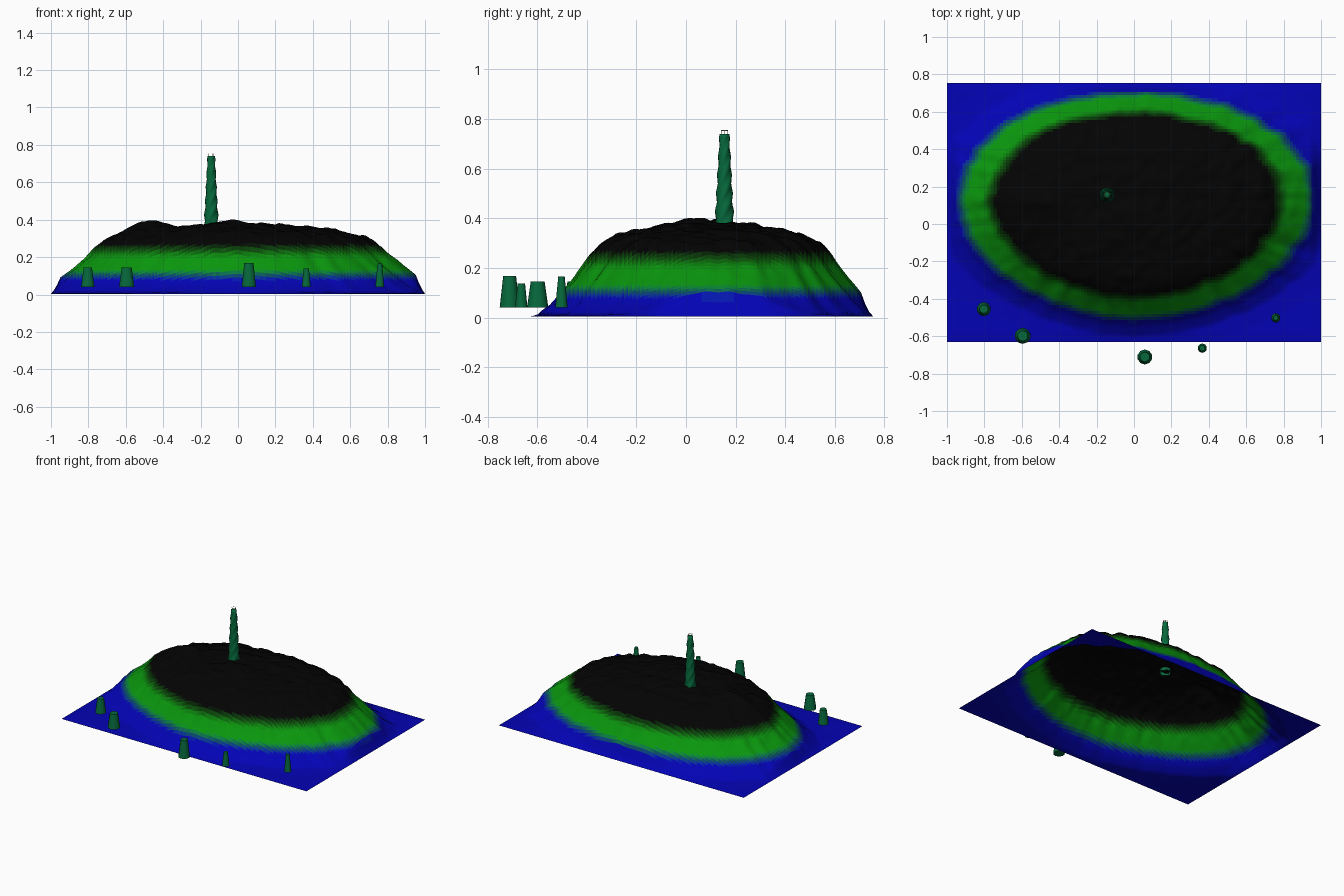
import bpy, bmesh, math
from mathutils import Vector, noise

if "Cube" in bpy.data.objects:
    bpy.data.objects.remove(bpy.data.objects["Cube"])

def material(name, rgb):
    m = bpy.data.materials.new(name)
    m.diffuse_color = (*rgb, 1)
    m.use_nodes = True
    m.node_tree.nodes["Principled BSDF"].inputs["Base Color"].default_value = m.diffuse_color
    return m

def finish(name, bm, mats, smooth=False):
    me = bpy.data.meshes.new(name)
    bm.to_mesh(me)
    bm.free()
    for m in mats:
        me.materials.append(m)
    for p in me.polygons:
        p.use_smooth = smooth
    ob = bpy.data.objects.new(name, me)
    bpy.context.collection.objects.link(ob)
    return ob

def interp(pts, t):
    for (a, va), (b, vb) in zip(pts, pts[1:]):
        if t <= b:
            return va + (vb - va) * max(0, t - a) / (b - a)
    return pts[-1][1]

# Island height: elliptical dome with noise, pinned to zero at the border
X0, X1, Y0, Y1 = -1.0, 1.0, -0.63, 0.755
PROFILE = [(0, .38), (.3, .366), (.5, .346), (.62, .328), (.74, .295), (.8, .255), (.85, .208),
           (.92, .155), (1, .10), (1.07, .05), (1.16, .012), (1.3, .004)]

def height(x, y):
    u, v = (x - .012) / .94, (y - .097) / .6
    ang = math.atan2(v, u)
    r = math.hypot(u, v)
    # front corners pulled in, back corners pushed out
    r *= 1 + abs(math.sin(2 * ang)) * (.035 if v < 0 else -.025)
    ridge = noise.noise(Vector((math.cos(ang) * 9, math.sin(ang) * 9, 3)))
    z = interp(PROFILE, r + .025 * ridge * min(1, r))
    bump = (.5 * noise.noise(Vector((x * 4, y * 4, 1))) + .5 * noise.noise(Vector((x * 11, y * 11, 7)))
            + .5 * noise.noise(Vector((x * 20, y * 20, 5))))
    z += .026 * bump * max(0, min(1, (1 - r) / .2))
    z += .035 * math.exp(-((x + .48) ** 2 + (y - .1) ** 2) / .012)
    z += .018 * math.exp(-(x ** 2 + y ** 2) / .008)
    edge = min(x - X0, X1 - x, y - Y0, Y1 - y)
    return .004 + z * max(0, min(1, edge / .05))

# Island colour bands blended by height: blue, green, black
STOPS = [(0, (.001, .001, .46)), (.08, (.001, .001, .46)), (.103, (.003, .07, .11)),
         (.13, (.003, .31, .004)), (.20, (.003, .31, .004)), (.235, (.003, .07, .003)),
         (.265, (.001, .001, .001))]
BANDS = 56
def band_colour(z):
    return [interp([(s, c[i]) for s, c in STOPS], z) for i in range(3)]
bands = [material(f"ground_{i}", band_colour((i + .5) * .005)) for i in range(BANDS)]

NX, NY = 120, 84
bm = bmesh.new()
grid = []
for j in range(NY + 1):
    y = Y0 + (Y1 - Y0) * j / NY
    row = []
    for i in range(NX + 1):
        x = X0 + (X1 - X0) * i / NX
        row.append(bm.verts.new((x, y, height(x, y))))
    grid.append(row)
for j in range(NY):
    for i in range(NX):
        f = bm.faces.new((grid[j][i], grid[j][i + 1], grid[j + 1][i + 1], grid[j + 1][i]))
        f.material_index = min(BANDS - 1, int(f.calc_center_median().z * 200))
finish("island", bm, bands, True)

teal = material("teal", (.002, .14, .045))
cream = material("cream", (.6, .55, .3))

# Twisted tapering spire on the plateau, four soft lobes
def spire(name, cx, cy, z0, z1, r0, r1, sides=16, rings=30, twist=1.3):
    bm = bmesh.new()
    prev = None
    for k in range(rings + 1):
        t = k / rings
        ring = []
        for s in range(sides):
            a = math.tau * (s / sides + twist * t)
            r = (r0 + (r1 - r0) * t) * (.91 + .09 * math.cos(4 * math.tau * s / sides))
            ring.append(bm.verts.new((cx + r * math.cos(a), cy + r * math.sin(a), z0 + (z1 - z0) * t)))
        if prev:
            for s in range(sides):
                n = (s + 1) % sides
                bm.faces.new((prev[s], prev[n], ring[n], ring[s]))
        prev = ring
    bm.faces.new(prev)
    finish(name, bm, [teal], True)

SX, SY = -.143, .155
spire("spire", SX, SY, .355, .74, .042, .021)

# Thin railing at the spire top: hoop and posts
bpy.ops.mesh.primitive_torus_add(major_radius=.014, minor_radius=.0012, major_segments=16,
                                 minor_segments=4, location=(SX, SY, .754))
hoop = bpy.context.object
hoop.name = "railing_hoop"
hoop.data.materials.append(cream)
for k in range(6):
    a = math.tau * k / 6
    bpy.ops.mesh.primitive_cylinder_add(vertices=4, radius=.001, depth=.016,
        location=(SX + .014 * math.cos(a), SY + .014 * math.sin(a), .746))
    post = bpy.context.object
    post.name = f"railing_post_{k}"
    post.data.materials.append(cream)

# Small tapered towers along the front shore: x, y, base radius, top radius, top z
TOWERS = [(-.803, -.455, .038, .023, .145), (-.595, -.598, .043, .028, .145),
          (.058, -.711, .040, .026, .168), (.365, -.664, .025, .015, .138),
          (.758, -.502, .025, .013, .165)]
for k, (x, y, r0, r1, top) in enumerate(TOWERS):
    bpy.ops.mesh.primitive_cone_add(vertices=10, radius1=r0, radius2=r1, depth=top - .04,
                                    location=(x, y, (top + .04) / 2))
    tower = bpy.context.object
    tower.name = f"shore_tower_{k}"
    tower.data.materials.append(teal)
    bpy.ops.object.shade_smooth_by_angle(angle=math.radians(45))
